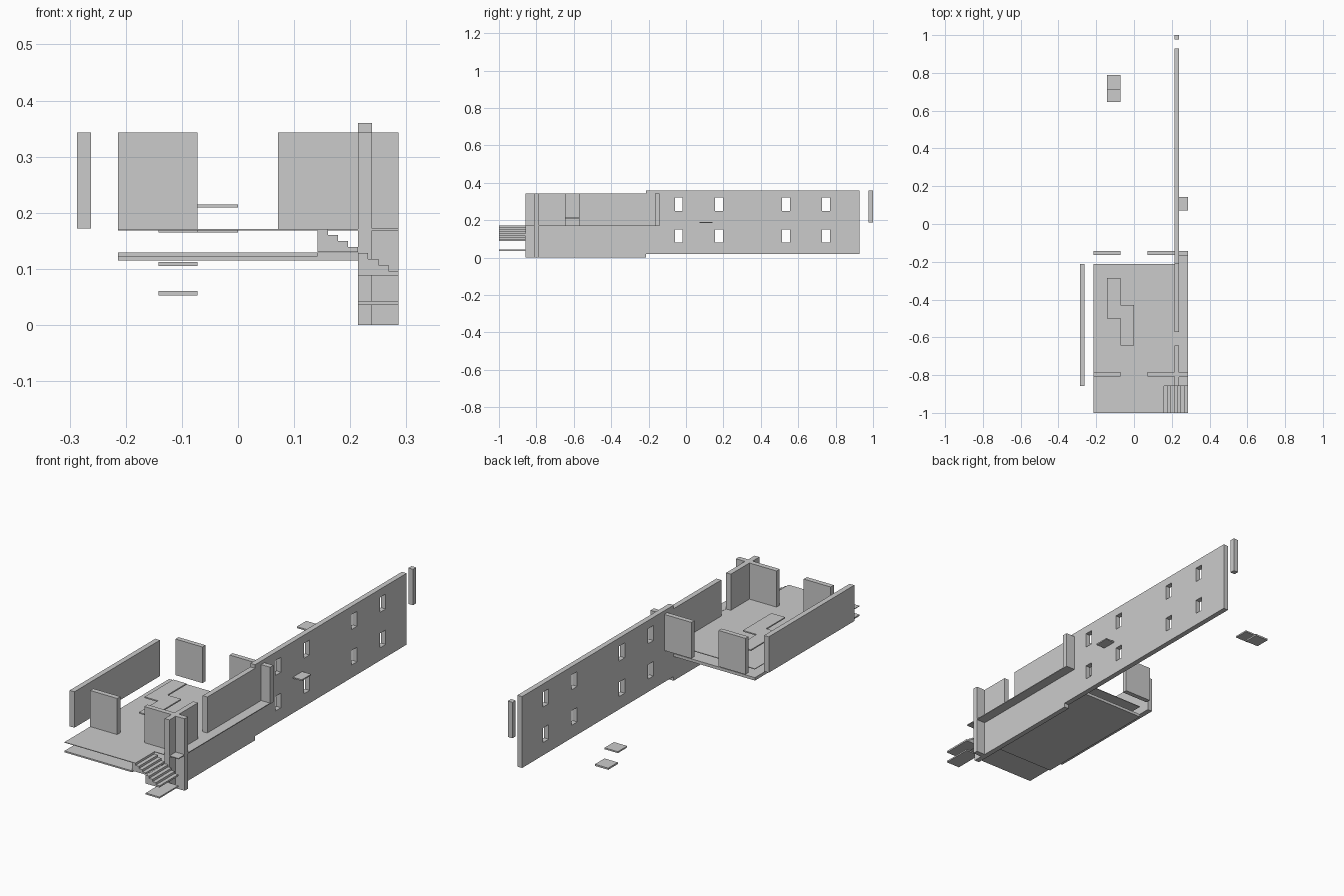
import bpy, bmesh

if "Cube" in bpy.data.objects:
    bpy.data.objects.remove(bpy.data.objects["Cube"])


def prism(name, pts, lo, hi, axis):
    """Extrude a 2D outline from lo to hi along the axis (0=x: yz, 1=y: xz, 2=z: xy)."""
    def place(p, d):
        c = list(p)
        c.insert(axis, d)
        return c
    bm = bmesh.new()
    a = [bm.verts.new(place(p, lo)) for p in pts]
    b = [bm.verts.new(place(p, hi)) for p in pts]
    bm.faces.new(a)
    bm.faces.new(b)
    for i in range(len(pts)):
        j = (i + 1) % len(pts)
        bm.faces.new((a[i], a[j], b[j], b[i]))
    bmesh.ops.recalc_face_normals(bm, faces=bm.faces)
    mesh = bpy.data.meshes.new(name)
    bm.to_mesh(mesh)
    bm.free()
    obj = bpy.data.objects.new(name, mesh)
    bpy.context.collection.objects.link(obj)
    return obj


def box(name, x, y, z):
    return prism(name, [(x[0], y[0]), (x[1], y[0]), (x[1], y[1]), (x[0], y[1])], *z, 2)


WALL_X = (0.214, 0.239)
OUT_X = (0.239, 0.286)
UPPER = (0.171, 0.343)

# Floor decks, notched at the front right corner for the stair
deck = [(-0.214, -1), (0.142, -1), (0.142, -0.857), (0.214, -0.857),
        (0.214, -0.213), (-0.214, -0.213)]
prism("upper_floor", deck, 0.168, 0.171, 2)
prism("lower_floor", deck, 0.122, 0.129, 2)
box("lower_ceiling", (-0.214, 0.214), (-0.857, -0.213), (0.115, 0.122))

# Z-shaped raised roof panel and matching panel under the floor
zed = [(-0.142, -0.5), (-0.072, -0.5), (-0.072, -0.643), (0, -0.643),
       (0, -0.428), (-0.072, -0.428), (-0.072, -0.285), (-0.142, -0.285)]
prism("raised_panel", zed, 0.209, 0.215, 2)
prism("under_floor_panel", zed, 0.165, 0.168, 2)

# Left side wall and the cross walls
box("left_wall", (-0.287, -0.262), (-0.857, -0.213), (0.172, 0.343))
for tag, y in (("front", (-0.807, -0.783)), ("back", (-0.165, -0.142))):
    box(tag + "_left_cross_wall", (-0.214, -0.072), y, UPPER)
    box(tag + "_right_cross_wall", (0.071, 0.214), y, UPPER)

# Right wall of the house with a door gap, outer ledge and fins
box("right_base_wall", WALL_X, (-0.857, -0.213), (0, 0.171))
box("right_upper_wall_front", WALL_X, (-0.857, -0.643), UPPER)
box("right_upper_wall_back", WALL_X, (-0.571, -0.213), UPPER)
box("outer_ledge", OUT_X, (-0.857, -0.142), (0.168, 0.172))
box("front_fin", OUT_X, (-0.81, -0.785), (0, 0.343))
box("back_fin", OUT_X, (-0.167, -0.142), UPPER)

# Long wall, built as strips around two rows of windows
Y0, Y1 = -0.213, 0.928
long_rows = [(0.02, 0.081), (0.15, 0.25), (0.321, 0.36)]
for i, z in enumerate(long_rows):
    box(f"long_wall_band_{i}", WALL_X, (Y0, Y1), z)
windows = [(-0.06, -0.018), (0.155, 0.197), (0.513, 0.555), (0.728, 0.77)]
edges = [Y0] + [v for w in windows for v in w] + [Y1]
for r, z in enumerate([(0.081, 0.15), (0.25, 0.321)]):
    for i in range(0, len(edges), 2):
        box(f"long_wall_pier_{r}_{i // 2}", WALL_X, (edges[i], edges[i + 1]), z)

# Detached end post and floating plates
box("end_post", WALL_X, (0.976, 1), (0.189, 0.36))
box("outer_plate", OUT_X, (0.072, 0.142), (0.186, 0.192))
box("high_plate", (-0.142, -0.072), (0.645, 0.716), (0.105, 0.112))
box("low_plate", (-0.142, -0.072), (0.716, 0.788), (0.053, 0.061))

# Stair descending to the right in two flights, with landing plate
step, rise = 0.018, 0.0107


def flight(name, first, last, base):
    pts = [(0.142 + first * step, base)]
    for i in range(first, last):
        z = 0.171 - i * rise
        pts += [(0.142 + i * step, z), (0.142 + (i + 1) * step, z)]
    pts.append((0.142 + last * step, base))
    prism(name, pts, -1, -0.857, 1)


flight("upper_flight", 0, 4, 0.13)
flight("lower_flight", 4, 8, 0.088)
box("bottom_landing", (0.214, 0.286), (-1, -0.857), (0.036, 0.043))
